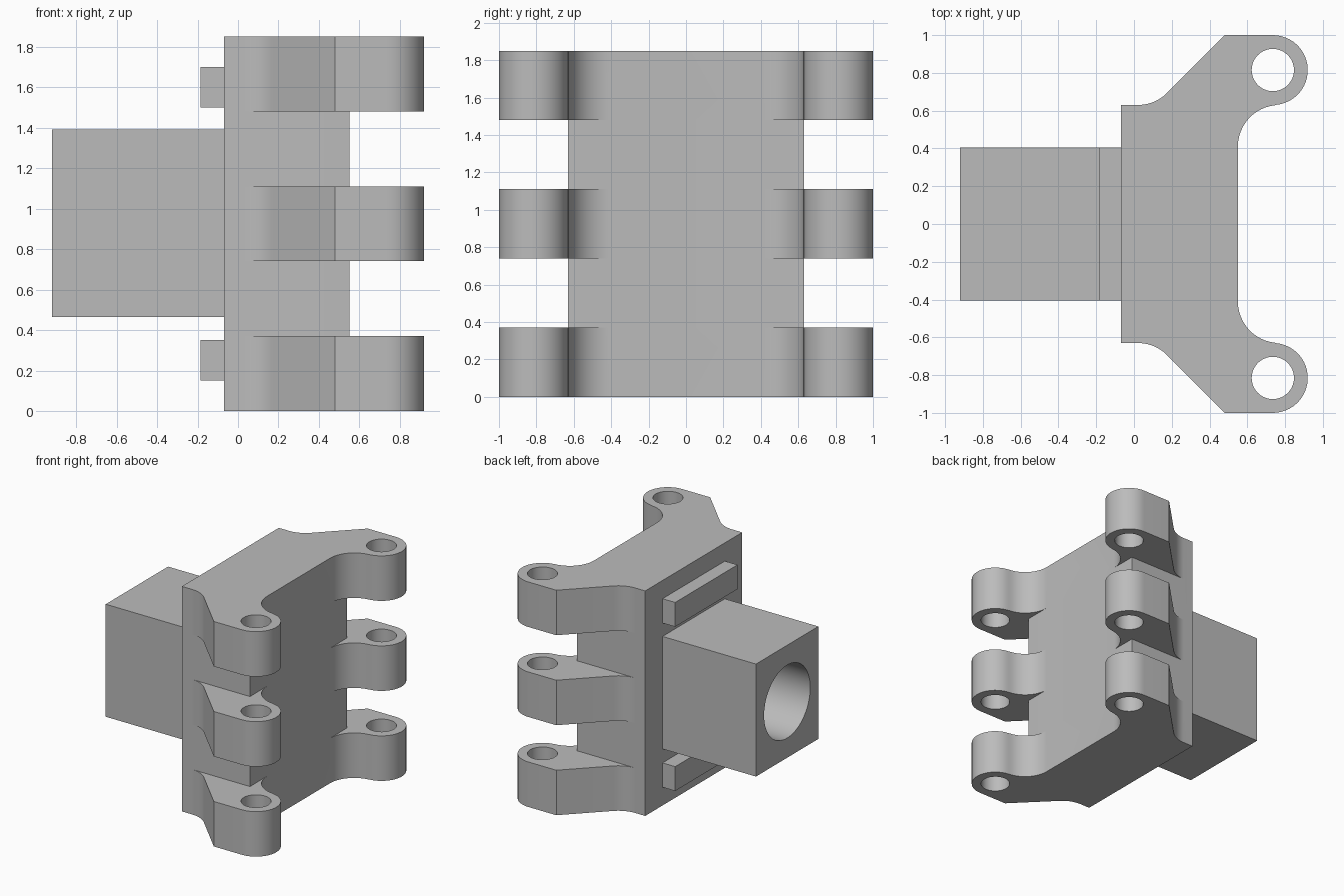
import bpy, bmesh
from math import cos, sin, radians

cube = bpy.data.objects.get("Cube")
if cube:
    bpy.data.objects.remove(cube, do_unlink=True)

grey = bpy.data.materials.new("plain grey")
grey.use_nodes = True
grey.diffuse_color = (0.5, 0.5, 0.5, 1)
grey.node_tree.nodes["Principled BSDF"].inputs["Base Color"].default_value = (0.5, 0.5, 0.5, 1)

HEIGHT, BACK, FRONT, SIDE, LUG = 1.85, -0.07, 0.55, 0.63, 0.37
PIN_X, PIN_Y = 0.735, 0.815


def arc(cx, cy, r, start, end, steps=12):
    angles = [radians(start + (end - start) * i / steps) for i in range(steps + 1)]
    return [(cx + r * cos(a), cy + r * sin(a)) for a in angles]


def prism(name, outline, z0, z1):
    """Extrude a closed xy outline from z0 to z1."""
    bm = bmesh.new()
    face = bm.faces.new([bm.verts.new((x, y, z0)) for x, y in outline])
    top = bmesh.ops.extrude_face_region(bm, geom=[face])["geom"]
    bmesh.ops.translate(bm, vec=(0, 0, z1 - z0),
                        verts=[v for v in top if isinstance(v, bmesh.types.BMVert)])
    bmesh.ops.recalc_face_normals(bm, faces=bm.faces)
    mesh = bpy.data.meshes.new(name)
    bm.to_mesh(mesh)
    bm.free()
    mesh.materials.append(grey)
    obj = bpy.data.objects.new(name, mesh)
    bpy.context.collection.objects.link(obj)
    return obj


def box(name, x0, x1, y, z0, z1):
    return prism(name, [(x0, -y), (x1, -y), (x1, y), (x0, y)], z0, z1)


def activate(obj):
    bpy.ops.object.select_all(action='DESELECT')
    obj.select_set(True)
    bpy.context.view_layer.objects.active = obj


def cut(obj, cutter):
    cutter.hide_render = True
    mod = obj.modifiers.new("cut", 'BOOLEAN')
    mod.operation, mod.solver, mod.object = 'DIFFERENCE', 'EXACT', cutter
    activate(obj)
    bpy.ops.object.modifier_apply(modifier=mod.name)
    bpy.data.objects.remove(cutter, do_unlink=True)


def flip(points):
    return [(x, -y) for x, y in points]


# Hinge body: half outline from the inner face round the lug to the back
half = (arc(0.77, 0.41, 0.22, 180, 95)
        + arc(PIN_X, PIN_Y, 0.185, -85, 90, 24)
        + [(0.48, 1.0)]
        + arc(0.02, 0.85, 0.22, -45, -90)
        + [(BACK, SIDE)])
body = prism("hinge_body", half + flip(half)[::-1], 0, HEIGHT)

# Gaps between the lugs, and the pin holes
gap = [(0.02, SIDE), (FRONT, SIDE), (FRONT, 0.41), (1.2, 0.41), (1.2, 1.2), (0.02, 1.2)]
hole = arc(PIN_X, PIN_Y, 0.112, 0, 360, 40)[:-1]
for side in (lambda p: p, flip):
    for z in (LUG, 3 * LUG):
        cut(body, prism("gap_cutter", side(gap), z, z + LUG))
    cut(body, prism("pin_cutter", side(hole), -0.1, HEIGHT + 0.1))

# Square socket with a round bore
socket = box("socket_block", -0.92, BACK, 0.405, 0.465, 1.39)
bpy.ops.mesh.primitive_cylinder_add(vertices=64, radius=0.3, depth=1.2,
                                    location=(-0.5, 0, 0.927), rotation=(0, radians(90), 0))
bore = bpy.context.object
bore.data.materials.append(grey)
cut(socket, bore)

# Locating rails above and below the socket
box("lower_rail", -0.185, BACK, 0.405, 0.15, 0.35)
box("upper_rail", -0.185, BACK, 0.405, 1.5, 1.7)

for obj in (body, socket):
    activate(obj)
    bpy.ops.object.shade_smooth_by_angle(angle=radians(30))
